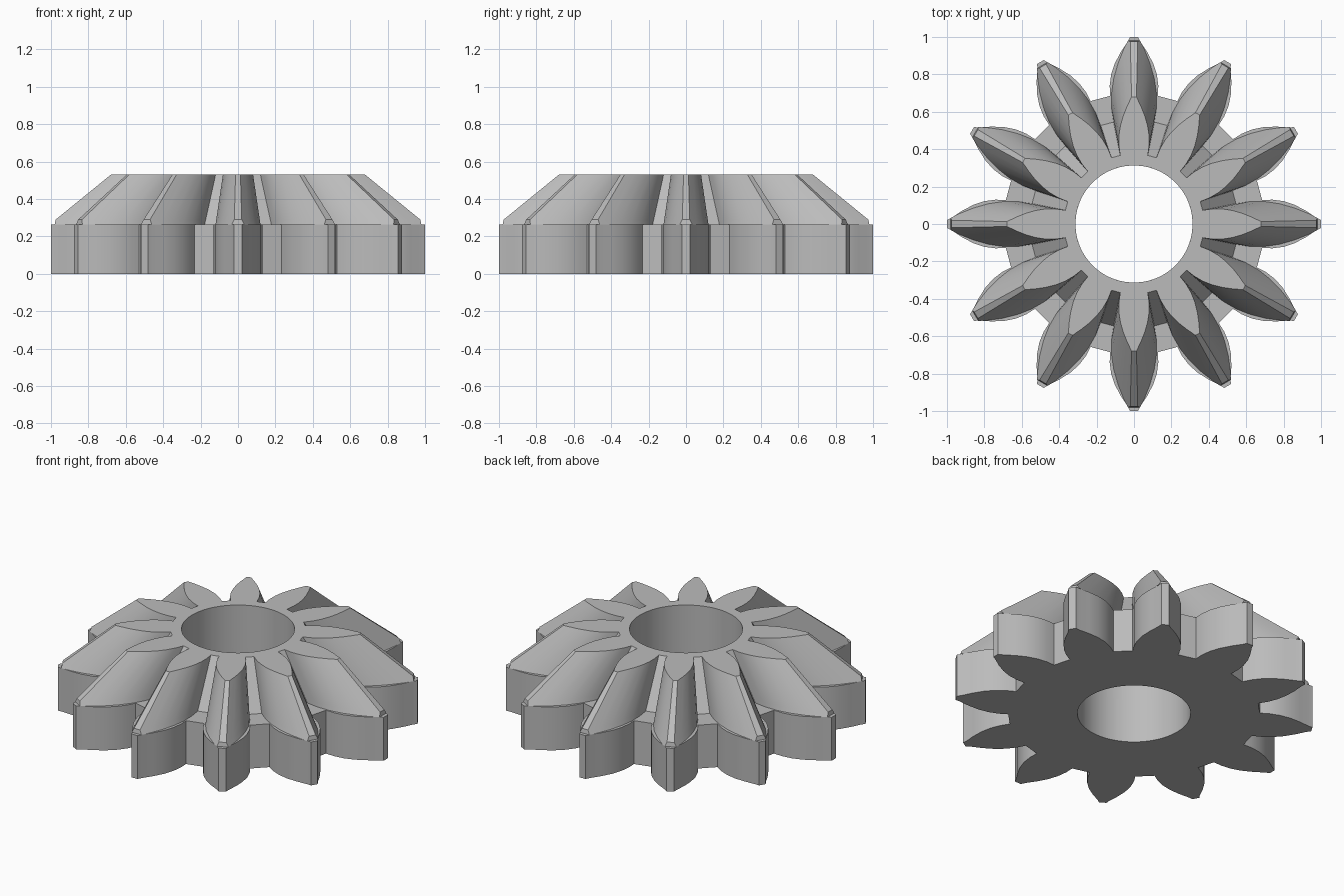
import bpy
import bmesh
import math

cube = bpy.data.objects.get("Cube")
if cube:
    bpy.data.objects.remove(cube, do_unlink=True)

TEETH = 12
BORE = 0.313
MID_Z, TOP_Z, APEX_Z = 0.265, 0.53, 1.075

steel = bpy.data.materials.new("grey_steel")
steel.use_nodes = True
colour = (0.5, 0.5, 0.5, 1)
steel.diffuse_color = colour
steel.node_tree.nodes["Principled BSDF"].inputs["Base Color"].default_value = colour


def gear_outline(flank):
    """Polar outline from one flank, given root to tip as (along, half width)."""
    half = [(math.hypot(r, w), math.atan2(w, r)) for r, w in flank]
    root = half[0][0]
    pitch = math.tau / TEETH
    # root middle, rising flank, falling flank
    tooth = [(root * math.cos(pitch / 2 - half[0][1]), -pitch / 2)]
    tooth += [(r, -a) for r, a in half]
    tooth += [(r, a) for r, a in reversed(half)]
    return [(r, a + math.pi / 2 + k * pitch) for k in range(TEETH) for r, a in tooth]


def build_gear(name, sections, bottom_cap):
    """Loft tooth sections (flank, z) around a round bore."""
    bm = bmesh.new()

    def ring(points, z):
        return [bm.verts.new((r * math.cos(a), r * math.sin(a), z)) for r, a in points]

    def bridge(lower, upper):
        n = len(lower)
        for i in range(n):
            j = (i + 1) % n
            bm.faces.new((lower[i], lower[j], upper[j], upper[i]))

    outlines = [(gear_outline(flank), z) for flank, z in sections]
    outer = [ring(pts, z) for pts, z in outlines]
    bore = [ring([(BORE, a) for _, a in outlines[0][0]], z)
            for z in (sections[0][1], sections[-1][1])]
    for lower, upper in zip(outer, outer[1:]):
        bridge(lower, upper)
    bridge(outer[-1], bore[1])
    bridge(bore[1], bore[0])
    if bottom_cap:
        bridge(bore[0], outer[0])

    mesh = bpy.data.meshes.new(name)
    bm.to_mesh(mesh)
    bm.free()
    mesh.materials.append(steel)
    obj = bpy.data.objects.new(name, mesh)
    bpy.context.collection.objects.link(obj)
    bpy.ops.object.select_all(action='DESELECT')
    obj.select_set(True)
    bpy.context.view_layer.objects.active = obj
    bpy.ops.object.shade_smooth_by_angle(angle=math.radians(25))
    return obj


# Straight-toothed lower wheel
spur_flank = [(0.685, 0.128), (0.74, 0.13), (0.80, 0.122), (0.86, 0.102),
              (0.92, 0.07), (0.975, 0.033), (1.0, 0.021)]
build_gear("spur_gear", [(spur_flank, 0), (spur_flank, MID_Z)], True)

# Conical upper wheel, tapering to an apex, with clipped tooth tips
bevel_flank = [(0.545, 0.109), (0.62, 0.12), (0.70, 0.12), (0.78, 0.108),
               (0.86, 0.085), (0.93, 0.057)]


def bevel_section(z, tip):
    s = (APEX_Z - z) / (APEX_Z - MID_Z)
    return [(r * s, w * s) for r, w in bevel_flank] + [tip], z


build_gear("bevel_gear", [bevel_section(MID_Z, (0.98, 0.033)),
                          bevel_section(0.29, (0.975, 0.02)),
                          bevel_section(TOP_Z, (0.68, 0.013))], False)
